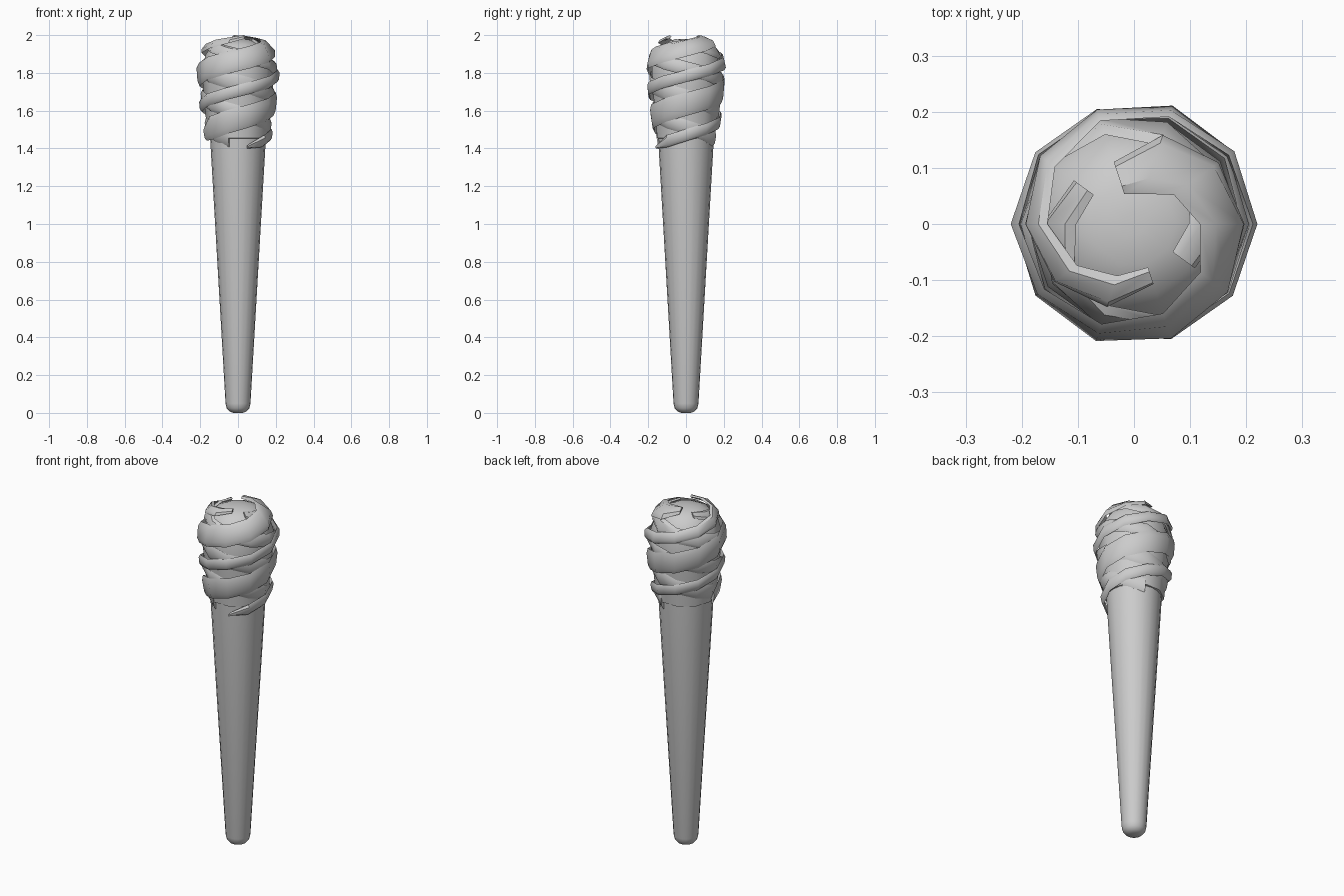
import bpy, math
from mathutils import Vector

if "Cube" in bpy.data.objects:
    bpy.data.objects.remove(bpy.data.objects["Cube"])

# outer outline of the wrapped head (radius, height)
HEAD = [(0.148, 1.36), (0.166, 1.45), (0.187, 1.58), (0.202, 1.72), (0.210, 1.83),
        (0.190, 1.91), (0.15, 1.96), (0.09, 1.988), (0.03, 1.993)]


def finish(name, verts, faces, angle=40):
    me = bpy.data.meshes.new(name)
    me.from_pydata(verts, [], faces)
    ob = bpy.data.objects.new(name, me)
    bpy.context.collection.objects.link(ob)
    bpy.ops.object.select_all(action='DESELECT')
    ob.select_set(True)
    bpy.context.view_layer.objects.active = ob
    bpy.ops.object.mode_set(mode='EDIT')
    bpy.ops.mesh.select_all(action='SELECT')
    bpy.ops.mesh.normals_make_consistent(inside=False)
    bpy.ops.object.mode_set(mode='OBJECT')
    bpy.ops.object.shade_smooth_by_angle(angle=math.radians(angle))
    return ob


def lathe(name, profile, n):
    verts = [(r * math.cos(2 * math.pi * i / n), r * math.sin(2 * math.pi * i / n), z)
             for r, z in profile for i in range(n)]
    faces = [(j * n + i, j * n + (i + 1) % n, (j + 1) * n + (i + 1) % n, (j + 1) * n + i)
             for j in range(len(profile) - 1) for i in range(n)]
    faces += [tuple(range(n))[::-1], tuple(range((len(profile) - 1) * n, len(profile) * n))]
    return finish(name, verts, faces)


def on_head(u):
    """Point and outward normal at arc length u along the head outline."""
    pts = [Vector(p) for p in HEAD]
    for k, (a, b) in enumerate(zip(pts, pts[1:])):
        d = b - a
        if u <= d.length or k == len(pts) - 2:
            t = d.normalized()
            return a + t * u, Vector((t.y, -t.x))
        u -= d.length


def wrap(name, a0, a1, u0, u1, width, lift, tip0=0.3, tip1=0.5):
    """Cloth strip spiralling over the head, ten stations per turn."""
    n = max(2, round(abs(a1 - a0) / 36))
    verts, faces = [], []
    for i in range(n + 1):
        f = i / n
        ang = math.radians(a0 + (a1 - a0) * f)
        u = u0 + (u1 - u0) * f
        w = width * (tip0 if i == 0 else tip1 if i == n else 1)
        for side, bulge in ((-1, 0), (-0.55, 0.009), (0.55, 0.009), (1, 0), (0, -0.008)):
            p, nor = on_head(min(max(u + side * w / 2, 0.0), 0.74))
            p = p + nor * (lift + bulge)
            verts.append((p.x * math.cos(ang), p.x * math.sin(ang), p.y))
    for i in range(n):
        for k in range(5):
            a, b = i * 5 + k, i * 5 + (k + 1) % 5
            faces.append((a, b, b + 5, a + 5))
    faces += [(0, 1, 2, 3, 4), tuple(range(n * 5, n * 5 + 5))]
    return finish(name, verts, faces)


# tapered wooden handle with a rounded foot
lathe("handle", [(0.025, 0.0), (0.045, 0.008), (0.06, 0.025), (0.066, 0.05),
                 (0.148, 1.46)], 20)

# padded core under the cloth
lathe("head_core", [(0.14, 1.45), (0.160, 1.455), (0.172, 1.58), (0.185, 1.72), (0.190, 1.83),
                    (0.17, 1.90), (0.13, 1.95), (0.075, 1.975), (0.02, 1.98)], 10)

# inner strips wound one way
wrap("inner_wrap_front", -108, -108 - 648, 0.09, 0.66, 0.09, -0.012, 1.0, 0.6)
wrap("inner_wrap_back", 72, 72 - 648, 0.09, 0.66, 0.08, -0.010, 1.0, 0.6)

# outer strips wound the other way
wrap("outer_wrap_narrow", -72, 648, 0.05, 0.68, 0.065, 0.003)
wrap("outer_wrap_wide", 180, 828, 0.12, 0.69, 0.125, 0.001, 0.6, 0.5)
